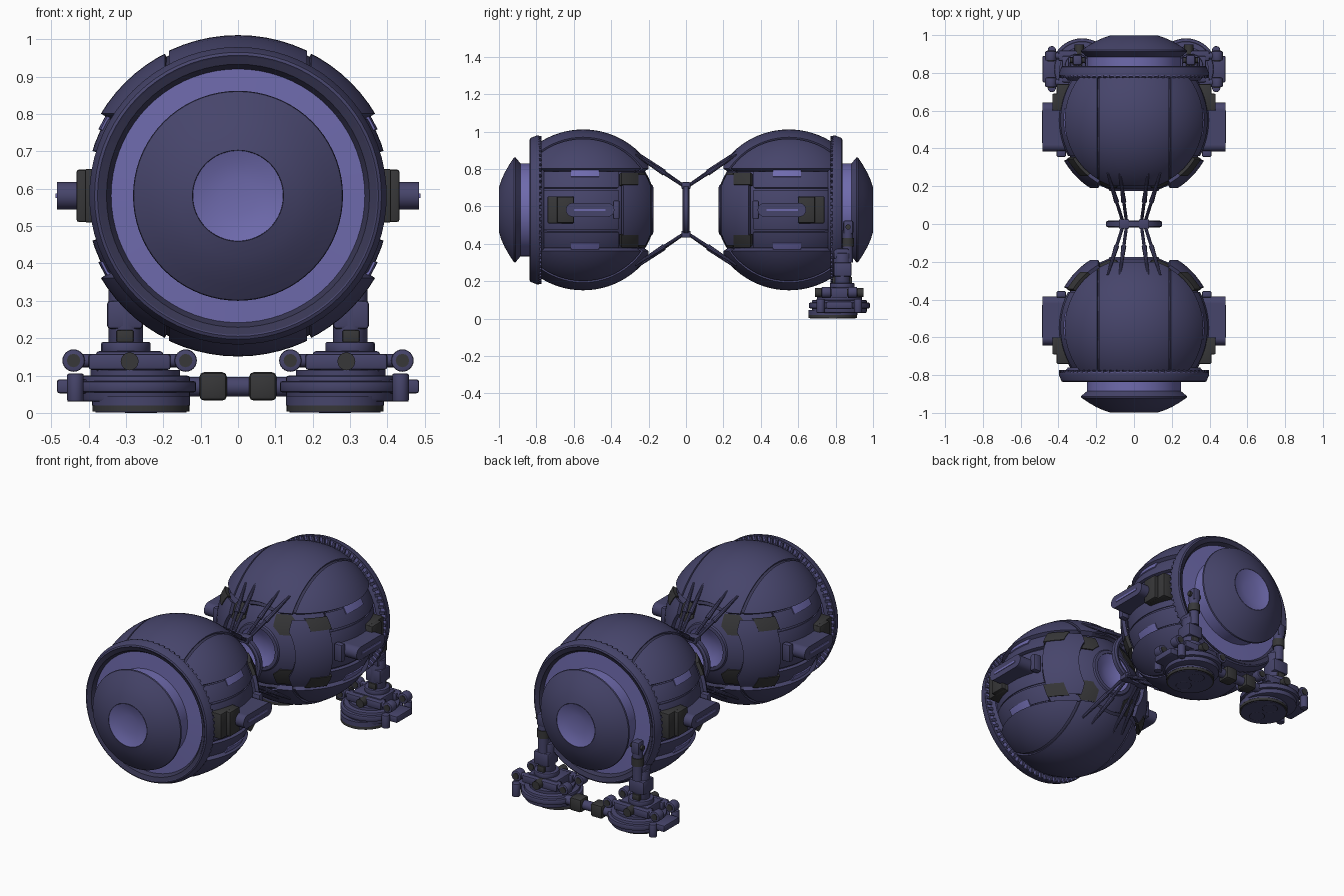
import bpy, bmesh, math
from mathutils import Vector, Matrix

if "Cube" in bpy.data.objects:
    bpy.data.objects.remove(bpy.data.objects["Cube"])

CY, CZ = 0.55, 0.581          # centre of the rear pod; the front pod is its mirror


def material(name, rgb):
    m = bpy.data.materials.new(name)
    m.diffuse_color = (*rgb, 1)
    m.use_nodes = True
    m.node_tree.nodes["Principled BSDF"].inputs["Base Color"].default_value = m.diffuse_color
    return m


INDIGO = material("dark_indigo", (0.062, 0.059, 0.147))
LIGHT = material("lavender", (0.158, 0.146, 0.42))
GREY = material("charcoal", (0.038, 0.038, 0.04))
SHADE = material("deep_indigo", (0.04, 0.038, 0.088))


def finish(name, bm, mat, mirror="", bevel=0, thick=0):
    me = bpy.data.meshes.new(name)
    bm.to_mesh(me)
    bm.free()
    me.materials.append(mat)
    ob = bpy.data.objects.new(name, me)
    bpy.context.collection.objects.link(ob)
    if thick:
        s = ob.modifiers.new("thickness", 'SOLIDIFY')
        s.thickness, s.offset = thick, -1
    if bevel:
        b = ob.modifiers.new("bevel", 'BEVEL')
        b.width, b.segments = bevel, 2
    if mirror:
        m = ob.modifiers.new("mirror", 'MIRROR')
        m.use_axis = ["x" in mirror, "y" in mirror, False]
        m.use_mirror_merge = False
    return ob


def lathe(name, prof, mat, closed=False, mirror="y", n=72):
    """Revolve (y, r) points around the pod axis."""
    bm = bmesh.new()
    rings = []
    for y, r in prof:
        if r < 1e-6:
            rings.append([bm.verts.new((0, y, CZ))] * n)
        else:
            rings.append([bm.verts.new((r * math.cos(2 * math.pi * i / n), y,
                                        CZ + r * math.sin(2 * math.pi * i / n))) for i in range(n)])
    pairs = list(zip(rings, rings[1:])) + ([(rings[-1], rings[0])] if closed else [])
    for a, b in pairs:
        for i in range(n):
            j = (i + 1) % n
            f = list(dict.fromkeys((a[i], a[j], b[j], b[i])))
            if len(f) > 2:
                bm.faces.new(f)
    bmesh.ops.recalc_face_normals(bm, faces=bm.faces)
    return finish(name, bm, mat, mirror)


def shell(name, r, mat, x=None, y=None, z=None, thick=0.02, mirror="y"):
    """Piece of a sphere round the pod centre, trimmed to x, y, z ranges."""
    bm = bmesh.new()
    bmesh.ops.create_uvsphere(bm, u_segments=72, v_segments=40, radius=r,
                              matrix=Matrix.Rotation(math.pi / 2, 4, 'X'))
    bmesh.ops.translate(bm, verts=bm.verts, vec=(0, CY, 0))
    for axis, rng in enumerate((x, y, z)):
        for value, sign in zip(rng or (), (-1, 1)):
            co, no = Vector(), Vector()
            co[axis], no[axis] = value, sign
            bmesh.ops.bisect_plane(bm, geom=bm.verts[:] + bm.edges[:] + bm.faces[:],
                                   plane_co=co, plane_no=no, clear_outer=True)
    bmesh.ops.translate(bm, verts=bm.verts, vec=(0, 0, CZ))
    return finish(name, bm, mat, mirror, thick=thick)


def box(name, x, y, z, mat, mirror="xy", bevel=0.008):
    bm = bmesh.new()
    bmesh.ops.create_cube(bm, size=1)
    for v in bm.verts:
        v.co = [(a + b) / 2 + c * (b - a) for c, (a, b) in zip(v.co, (x, y, z))]
    return finish(name, bm, mat, mirror, bevel)


def rod(name, a, b, r, mat, mirror="x", r2=None, n=24, bevel=0):
    a, b = Vector(a), Vector(b)
    bm = bmesh.new()
    bmesh.ops.create_cone(bm, cap_ends=True, segments=n, radius1=r, radius2=r if r2 is None else r2,
                          depth=(b - a).length)
    q = (b - a).to_track_quat('Z', 'Y').to_matrix().to_4x4()
    bm.transform(Matrix.Translation((a + b) / 2) @ q)
    return finish(name, bm, mat, mirror, bevel)


def ring(name, x, y, z, R, r, mat, n=32, k=8):
    """Flat-lying torus, mirrored in x."""
    bm = bmesh.new()
    vs = [[bm.verts.new((x + (R + r * math.cos(2 * math.pi * j / k)) * math.cos(2 * math.pi * i / n),
                         y + (R + r * math.cos(2 * math.pi * j / k)) * math.sin(2 * math.pi * i / n),
                         z + r * math.sin(2 * math.pi * j / k))) for j in range(k)] for i in range(n)]
    for i in range(n):
        for j in range(k):
            i2, j2 = (i + 1) % n, (j + 1) % k
            bm.faces.new((vs[i][j], vs[i2][j], vs[i2][j2], vs[i][j2]))
    return finish(name, bm, mat, "x")


# --- Pod core and raised hull plates ---
shell("pod_core", 0.39, INDIGO, y=(0.18, 0.79), thick=0.01)
for side, s in (("upper", 1), ("lower", -1)):
    def span(a, b):
        return tuple(sorted((s * a, s * b)))
    yr, zr = (0.2, 0.775), span(0.22, 0.5)
    shell(side + "_centre_plate", 0.43, INDIGO, x=(-0.184, 0.184), y=yr, z=zr, thick=0.03)
    shell(side + "_outer_plate", 0.428, INDIGO, x=(0.196, 0.5), y=yr, z=zr, thick=0.03, mirror="xy")
    shell(side + "_groove", 0.419, SHADE, x=(-0.22, 0.22), y=yr, z=zr, thick=0.02)
    shell(side + "_side_rail", 0.408, INDIGO, x=(0.05, 0.5), y=(0.36, 0.775), z=span(0.12, 0.205), mirror="xy")
    shell(side + "_light_patch", 0.414, LIGHT, x=(0.1, 0.5), y=(0.465, 0.615), z=span(0.178, 0.222),
          thick=0.008, mirror="xy")
    shell(side + "_cheek_corner", 0.432, GREY, x=(0.2, 0.5), y=(0.255, 0.345), z=span(0.135, 0.2), mirror="xy")
    shell(side + "_collar_corner", 0.396, GREY, x=(0.09, 0.2), y=(0.19, 0.25), z=span(0.1, 0.2), mirror="xy")
shell("side_panel", 0.398, INDIGO, x=(0.05, 0.5), y=(0.36, 0.775), z=(-0.105, 0.105), mirror="xy")
shell("inner_cheek_plate", 0.428, INDIGO, x=(0.19, 0.5), y=(0.19, 0.335), z=(-0.19, 0.19), mirror="xy")

# --- Small dish at the inner end of each pod ---
lathe("inner_collar", [(0.2, 0.145), (0.176, 0.13), (0.174, 0.112), (0.2, 0.108)], INDIGO, closed=True)
lathe("inner_dish", [(0.178, 0.112), (0.198, 0.07), (0.208, 0.035), (0.21, 0)], LIGHT)

# --- Rim, neck and big end dish ---
lathe("rim", [(0.76, 0.35), (0.785, 0.37), (0.787, 0.398), (0.798, 0.398), (0.832, 0.384), (0.836, 0.376),
              (0.825, 0.362), (0.80, 0.34)], INDIGO, closed=True)
lathe("rim_inner_band", [(0.836, 0.372), (0.828, 0.352), (0.806, 0.338), (0.806, 0.36)], SHADE, closed=True)
lathe("neck", [(0.78, 0), (0.78, 0.342), (0.808, 0.342), (0.812, 0.248), (0.89, 0.248), (0.89, 0)], LIGHT)
lathe("end_dish", [(0.882, 0), (0.882, 0.245), (0.912, 0.281), (0.92, 0.279), (0.946, 0.24), (0.969, 0.2),
                   (0.987, 0.16), (0.999, 0.122), (0.97, 0.118), (0.97, 0)], INDIGO)
lathe("end_lens", [(0.999, 0.121), (0.988, 0.09), (0.981, 0.05), (0.979, 0)], LIGHT)

# --- Pale band on the back of the rim, crossed by dark teeth ---
lathe("rim_back_band", [(0.782, 0.36), (0.782, 0.394), (0.788, 0.394), (0.788, 0.36)], LIGHT, closed=True)
bm = bmesh.new()
for i in range(72):
    bmesh.ops.create_cube(bm, size=1, matrix=Matrix.Translation((0, 0.78, CZ))
                          @ Matrix.Rotation(2 * math.pi * i / 72, 4, 'Y')
                          @ Matrix.Translation((0.38, 0, 0)) @ Matrix.Diagonal((0.032, 0.014, 0.015, 1)))
finish("rim_teeth", bm, INDIGO, "y")

# --- Side thrusters ---
box("thruster_mount", (0.34, 0.41), (0.6, 0.74), (CZ - 0.072, CZ + 0.072), GREY, bevel=0.006)
box("thruster_mount_cap", (0.40, 0.432), (0.6, 0.69), (CZ - 0.07, CZ + 0.07), GREY, bevel=0.006)
box("thruster_arm", (0.36, 0.485), (0.42, 0.605), (CZ - 0.037, CZ + 0.037), INDIGO, bevel=0)
for y in (0.42, 0.605):
    rod("thruster_arm_end", (0.36, y, CZ), (0.485, y, CZ), 0.037, INDIGO, "xy")
box("thruster_slot", (0.482, 0.488), (0.43, 0.6), (CZ - 0.006, CZ + 0.006), LIGHT, bevel=0)
box("thruster_bracket", (0.36, 0.41), (0.355, 0.39), (CZ - 0.05, CZ + 0.05), INDIGO)

# --- Central coupling ring with splayed struts ---
lathe("coupling_ring", [(-0.014, 0.122), (-0.018, 0.135), (-0.012, 0.148), (0.012, 0.148), (0.018, 0.135),
                        (0.014, 0.122)], INDIGO, closed=True, mirror="")
for s in (-1, 1):
    box("ring_clamp", (0.025, 0.08), (-0.024, 0.024), (CZ + s * 0.13 - 0.018, CZ + s * 0.13 + 0.018),
        INDIGO, mirror="x", bevel=0.005)
    for x0, x1 in ((0.04, 0.075), (0.06, 0.14)):
        a = Vector((x0, 0.015, CZ + s * 0.13))
        b = Vector((x1, 0.27, CZ + s * (0.31 if x1 < 0.1 else 0.295)))
        rod("strut_thin", a, a.lerp(b, 0.55), 0.009, INDIGO, "xy", n=10)
        rod("strut_thick", a.lerp(b, 0.4), b, 0.014, INDIGO, "xy", r2=0.006, n=10)

# --- Landing feet under the rear pod ---
X, Y = 0.275, 0.82
rod("foot_sole", (0.26, 0.785, 0.004), (0.26, 0.785, 0.03), 0.13, GREY, n=40)
rod("sole_plate", (0.26, 0.785, 0.001), (0.26, 0.785, 0.01), 0.122, INDIGO, n=40)
rod("foot_pad", (0.26, 0.785, 0.02), (0.26, 0.785, 0.045), 0.131, INDIGO, n=40)
for dy in (-0.055, 0.055):
    ring("sole_ring", 0.26, 0.785 + dy, 0.008, 0.042, 0.008, SHADE)
rod("foot_disc", (X, Y, 0.03), (X, Y, 0.1), 0.147, INDIGO, n=40, bevel=0.008)
rod("foot_flange", (X, Y, 0.055), (X, Y, 0.085), 0.163, INDIGO, n=40, bevel=0.006)
rod("foot_step", (X, Y, 0.1), (X, Y, 0.115), 0.12, INDIGO, n=32)
box("foot_lever", (0.4, 0.485), (0.75, 0.89), (0.052, 0.09), INDIGO, "x")
for dy in (-0.1, 0.1):
    rod("lever_post", (0.435, Y + dy, 0.03), (0.435, Y + dy, 0.105), 0.022, INDIGO, n=16, bevel=0.004)
    rod("arm_bar", (0.14, Y + dy * 0.7, 0.14), (0.44, Y + dy * 0.7, 0.14), 0.018, INDIGO, n=16)
    for x in (0.14, 0.44):
        rod("arm_knob", (x, Y + dy * 0.7 - 0.025, 0.14), (x, Y + dy * 0.7 + 0.025, 0.14), 0.03, INDIGO, bevel=0.005)
        rod("arm_bolt", (x, Y + dy * 0.7 - 0.029, 0.14), (x, Y + dy * 0.7 + 0.029, 0.14), 0.018, GREY, n=12)
    box("arm_block", (0.18, 0.4), (Y + dy * 0.7 - 0.028, Y + dy * 0.7 + 0.028), (0.115, 0.158), INDIGO, "x")
    rod("arm_hub", (0.29, Y + dy - 0.03, 0.138), (0.29, Y + dy + 0.03, 0.138), 0.024, GREY, n=16)
box("foot_deck", (0.2, 0.38), (0.75, 0.89), (0.11, 0.165), INDIGO, "x")

# --- Legs ---
LX, LY = 0.3, 0.835
rod("leg_collar", (LX, LY, 0.16), (LX, LY, 0.19), 0.066, INDIGO, bevel=0.005)
rod("leg_column", (LX, LY, 0.18), (LX, LY, 0.35), 0.046, INDIGO, bevel=0.005)
box("leg_key", (0.28, 0.325), (LY - 0.053, LY + 0.053), (0.188, 0.222), GREY, "x", 0.004)
box("leg_sleeve", (0.255, 0.35), (0.79, 0.885), (0.225, 0.30), INDIGO, "x")
rod("leg_piston", (LX, 0.865, 0.3), (LX, 0.865, 0.47), 0.028, INDIGO)
rod("piston_band", (LX, 0.865, 0.385), (LX, 0.865, 0.43), 0.033, GREY)
box("leg_clevis", (0.275, 0.325), (0.84, 0.895), (0.45, 0.525), INDIGO, "x", 0.012)
rod("clevis_pin", (0.262, 0.867, 0.49), (0.338, 0.867, 0.49), 0.014, GREY, n=16)
box("leg_brace", (0.275, 0.335), (0.79, 0.87), (0.32, 0.375), INDIGO, "x")

# --- Cross bar between the feet ---
BY = 0.875
rod("cross_bar", (-0.19, BY, 0.07), (0.19, BY, 0.07), 0.026, INDIGO, mirror="")
box("cross_bar_collar", (0.03, 0.103), (BY - 0.038, BY + 0.038), (0.033, 0.109), GREY, "x", 0.012)

# Apply modifiers and shade
bpy.ops.object.select_all(action='SELECT')
bpy.context.view_layer.objects.active = bpy.context.selected_objects[0]
bpy.ops.object.convert(target='MESH')
bpy.ops.object.shade_smooth_by_angle(angle=math.radians(32))
